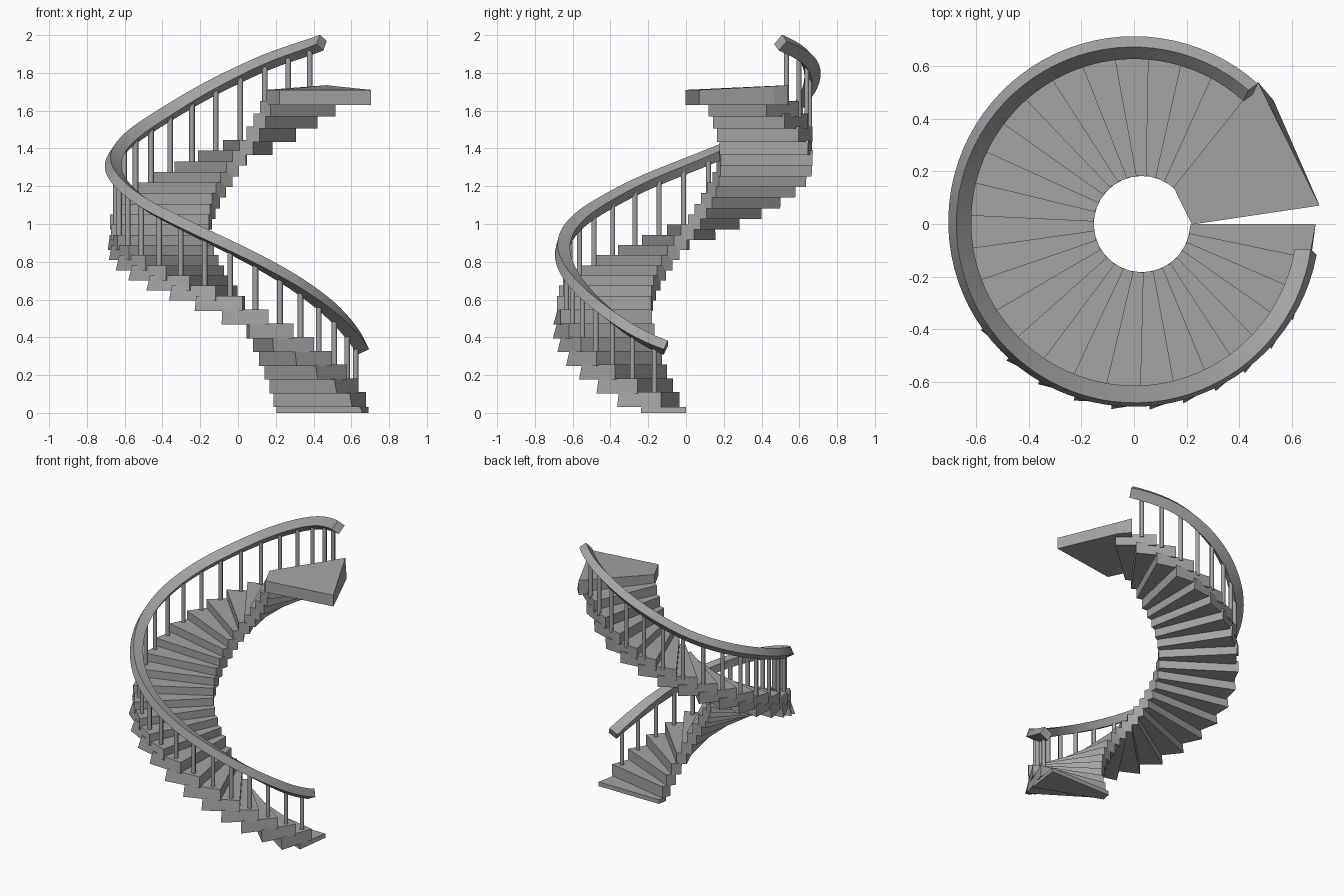
import bpy, bmesh, math
from mathutils import Vector

if "Cube" in bpy.data.objects:
    bpy.data.objects.remove(bpy.data.objects["Cube"])

# One plain grey for everything
grey = bpy.data.materials.new("stone_grey")
grey.use_nodes = True
colour = (0.37, 0.37, 0.37, 1)
grey.diffuse_color = colour
grey.node_tree.nodes["Principled BSDF"].inputs["Base Color"].default_value = colour

STEPS = 27
THICK = 0.08


def lerp_table(table, t):
    """Piecewise linear lookup in (key, value) pairs."""
    for (a, va), (b, vb) in zip(table, table[1:]):
        if t <= b:
            return va + (vb - va) * (t - a) / (b - a)
    return table[-1][1]


def smooth_table(table, t, w=9):
    """Lookup averaged over a window, to round the slope changes."""
    lo, hi = table[0][0], table[-1][0]
    w = min(w, t - lo, hi - t)
    return sum(lerp_table(table, t + w * s / 3) for s in range(-3, 4)) / 7


def polar(angle, radius, z=0.0, cx=0.0, cy=0.0):
    """Point at a clockwise angle from +x."""
    a = math.radians(-angle)
    return Vector((cx + radius * math.cos(a), cy + radius * math.sin(a), z))


def make_object(name, bm):
    bmesh.ops.recalc_face_normals(bm, faces=bm.faces)
    mesh = bpy.data.meshes.new(name)
    bm.to_mesh(mesh)
    bm.free()
    mesh.materials.append(grey)
    ob = bpy.data.objects.new(name, mesh)
    bpy.context.collection.objects.link(ob)
    return ob


def loft(bm, rings):
    """Join closed rings of points and cap both ends."""
    loops = [[bm.verts.new(p) for p in ring] for ring in rings]
    n = len(loops[0])
    for r0, r1 in zip(loops, loops[1:]):
        for i in range(n):
            j = (i + 1) % n
            bm.faces.new((r0[i], r0[j], r1[j], r1[i]))
    bm.faces.new(loops[0])
    bm.faces.new(loops[-1])


# Start angle and height of the treads by step number
tread_angle = [(0, 0), (3, 33), (6, 64.5), (8, 88), (14, 160), (27, 309)]
tread_height = [(0, 0.03), (1, 0.11), (8, 0.62), (16, 1.05), (23, 1.445),
                (25, 1.585), (26, 1.65), (27, 1.71)]
# Height and roll of the rail by angle
rail_height = [(10, 0.345), (22, 0.40), (40, 0.53), (69, 0.73), (92, 0.87),
               (120, 1.02), (139, 1.11), (158, 1.21), (180, 1.31), (205, 1.425),
               (231, 1.555), (261, 1.74), (285, 1.87), (312, 1.96)]
rail_roll = [(10, 28), (80, 12), (180, 34), (260, 48), (312, 50)]
# Outer reach of each tread's underside by angle
under_reach = [(0, 0.69), (30, 0.705), (140, 0.71), (180, 0.69), (230, 0.672), (330, 0.668)]

# Wedge treads, each reaching back under the next one
bm = bmesh.new()
for k in range(STEPS):
    top = lerp_table(tread_height, k)
    bottom = max(0.0, top - THICK)
    start = lerp_table(tread_angle, k)
    end = start + 20 + 3 * k / STEPS
    reach = 0.69 - 0.02 * k / STEPS
    rings = []
    for z, far in ((bottom, lerp_table(under_reach, end)), (top, reach)):
        rings.append([polar(start, 0.185, z, 0.03), polar(start, reach, z),
                      polar(end, far, z), polar(end, 0.185, z, 0.03)])
    loft(bm, rings)
make_object("treads", bm)

# Landing slab at the top, its back corner raised and undercut
bm = bmesh.new()
plan = [(0.15, 0.14), (0.22, -0.002), (0.705, 0.07), (0.53, 0.47), (0.47, 0.54)]
lower = [Vector((x, y, 1.63)) for x, y in plan]
upper = [Vector((x, y, 1.71)) for x, y in plan]
upper[3] = Vector((0.51, 0.46, 1.73))
upper[4].z = 1.735
loft(bm, [lower, upper])
make_object("landing", bm)

# Handrail: a rectangular bar that rolls inward as it climbs
RAIL_R, RAIL_Y = 0.662, 0.008
RAIL_START, RAIL_END = 10, 312
WIDE, TALL = 0.068, 0.055


def rail_point(angle):
    return polar(angle, RAIL_R, smooth_table(rail_height, angle), 0, RAIL_Y)


bm = bmesh.new()
rings = []
COUNT = 72
for i in range(COUNT + 1):
    angle = RAIL_START + (RAIL_END - RAIL_START) * i / COUNT
    p = rail_point(angle)
    ahead, behind = min(angle + 2, RAIL_END), max(angle - 2, RAIL_START)
    along = (rail_point(ahead) - rail_point(behind)).normalized()
    out = polar(angle, 1)
    up = out.cross(along).normalized()
    if up.z < 0:
        up = -up
    roll = math.radians(smooth_table(rail_roll, angle, 25))
    side = out * math.cos(roll) + up * math.sin(roll)
    lift = up * math.cos(roll) - out * math.sin(roll)
    rings.append([p + side * (sx * WIDE / 2) + lift * (sz * TALL / 2)
                  for sx, sz in ((-1, -1), (1, -1), (1, 1), (-1, 1))])
loft(bm, rings)
rail = make_object("handrail", bm)

# One round post per tread
bm = bmesh.new()
for k in range(1, STEPS):
    angle = lerp_table(tread_angle, k) + 4.5 + 0.15 * k
    base = lerp_table(tread_height, k) - 0.02
    tip = smooth_table(rail_height, angle)
    rings = []
    for z in (base, tip):
        c = polar(angle, RAIL_R - 0.015, z, 0, RAIL_Y)
        rings.append([c + polar(60 * i, 0.015) for i in range(6)])
    loft(bm, rings)
posts = make_object("posts", bm)

# Soften the curved parts, keeping hard edges sharp
for ob, limit in ((rail, 30), (posts, 65)):
    bpy.ops.object.select_all(action="DESELECT")
    bpy.context.view_layer.objects.active = ob
    ob.select_set(True)
    bpy.ops.object.shade_smooth_by_angle(angle=math.radians(limit))
